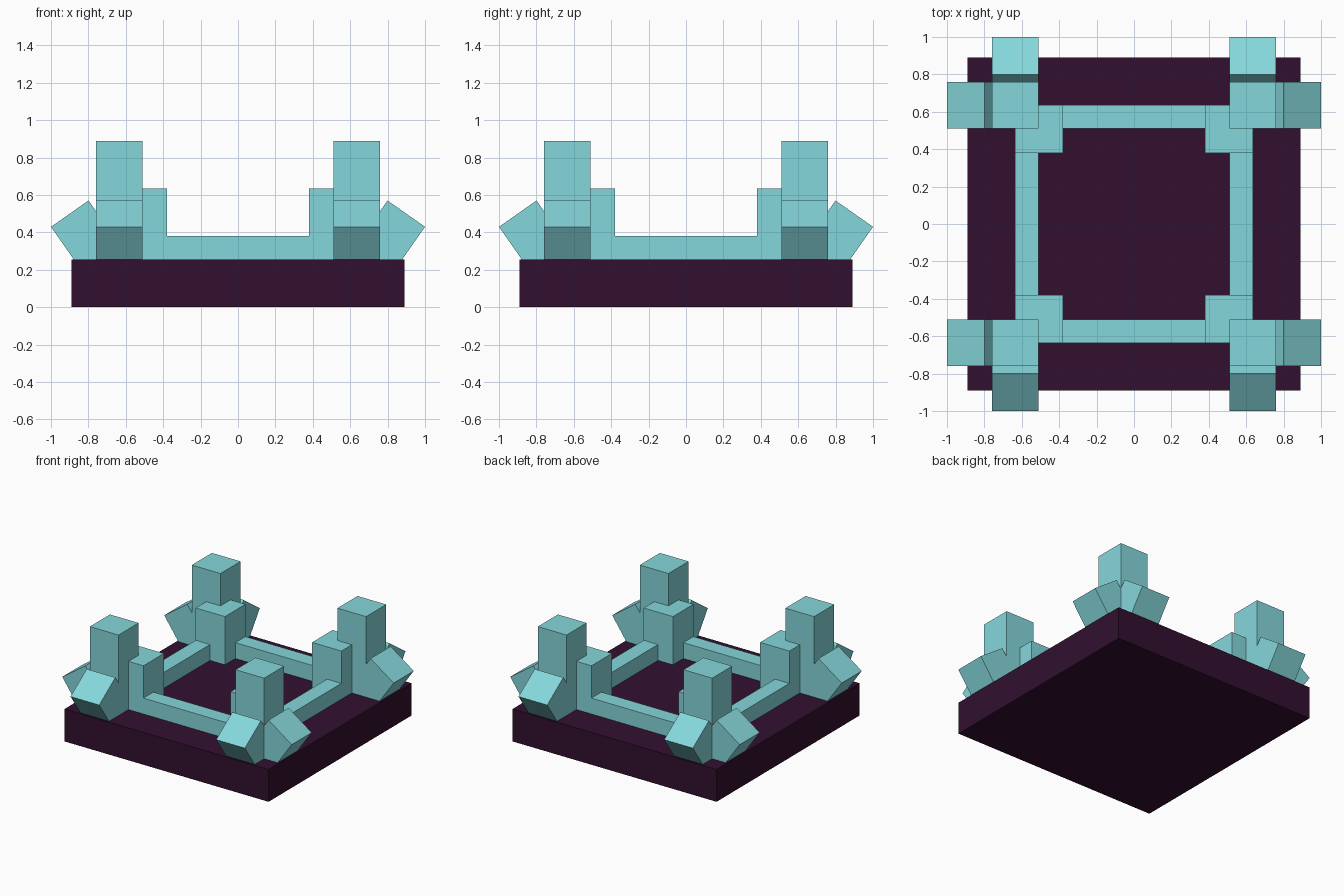
import bpy
import math
from mathutils import Matrix, Vector

cube = bpy.data.objects.get("Cube")
if cube:
    bpy.data.objects.remove(cube, do_unlink=True)


def make_material(name, rgb):
    mat = bpy.data.materials.new(name)
    mat.use_nodes = True
    mat.diffuse_color = (*rgb, 1)
    mat.node_tree.nodes["Principled BSDF"].inputs["Base Color"].default_value = (*rgb, 1)
    return mat


TEAL = make_material("pale teal", (0.235, 0.679, 0.708))
PLUM = make_material("dark plum", (0.032, 0.005, 0.028))


def box(name, low, high, mat, matrix=Matrix.Identity(4)):
    """Box between two corners, then moved by a matrix."""
    low, high = Vector(low), Vector(high)
    bpy.ops.mesh.primitive_cube_add(size=1)
    obj = bpy.context.object
    obj.name = name
    size = Matrix.Diagonal((*(high - low), 1))
    obj.data.transform(matrix @ Matrix.Translation((low + high) / 2) @ size)
    obj.data.materials.append(mat)
    return obj


FLOOR = 0.255   # top of the base slab
TILT = math.radians(35)

box("base_slab", (-0.89, -0.89, 0), (0.89, 0.89, FLOOR), PLUM)

# The four sides repeat by quarter turns
for i, side in enumerate(("right_back", "left_back", "left_front", "right_front")):
    turn = Matrix.Rotation(i * math.pi / 2, 4, "Z")

    # Low wall along one side
    box(f"wall_{i + 1}", (0.51, -0.51, FLOOR), (0.635, 0.51, 0.38), TEAL, turn)

    # Tall corner pillar with a shorter block on its inner corner
    box(f"pillar_{i + 1}", (0.51, 0.51, FLOOR), (0.76, 0.76, 0.89), TEAL, turn)
    box(f"inner_block_{i + 1}", (0.38, 0.38, FLOOR), (0.635, 0.635, 0.635), TEAL, turn)

    # Two outward-leaning buttress blocks, sunk into the slab and pillar
    for sign in (1, -1):
        lean = Matrix.Translation((1.0, 0.635 * sign, 0.43)) @ Matrix.Rotation(TILT, 4, "Y")
        box(f"buttress_{i + 1}_{'a' if sign > 0 else 'b'}",
            (-0.245, -0.125, -0.38), (0, 0.125, 0), TEAL, turn @ lean)
